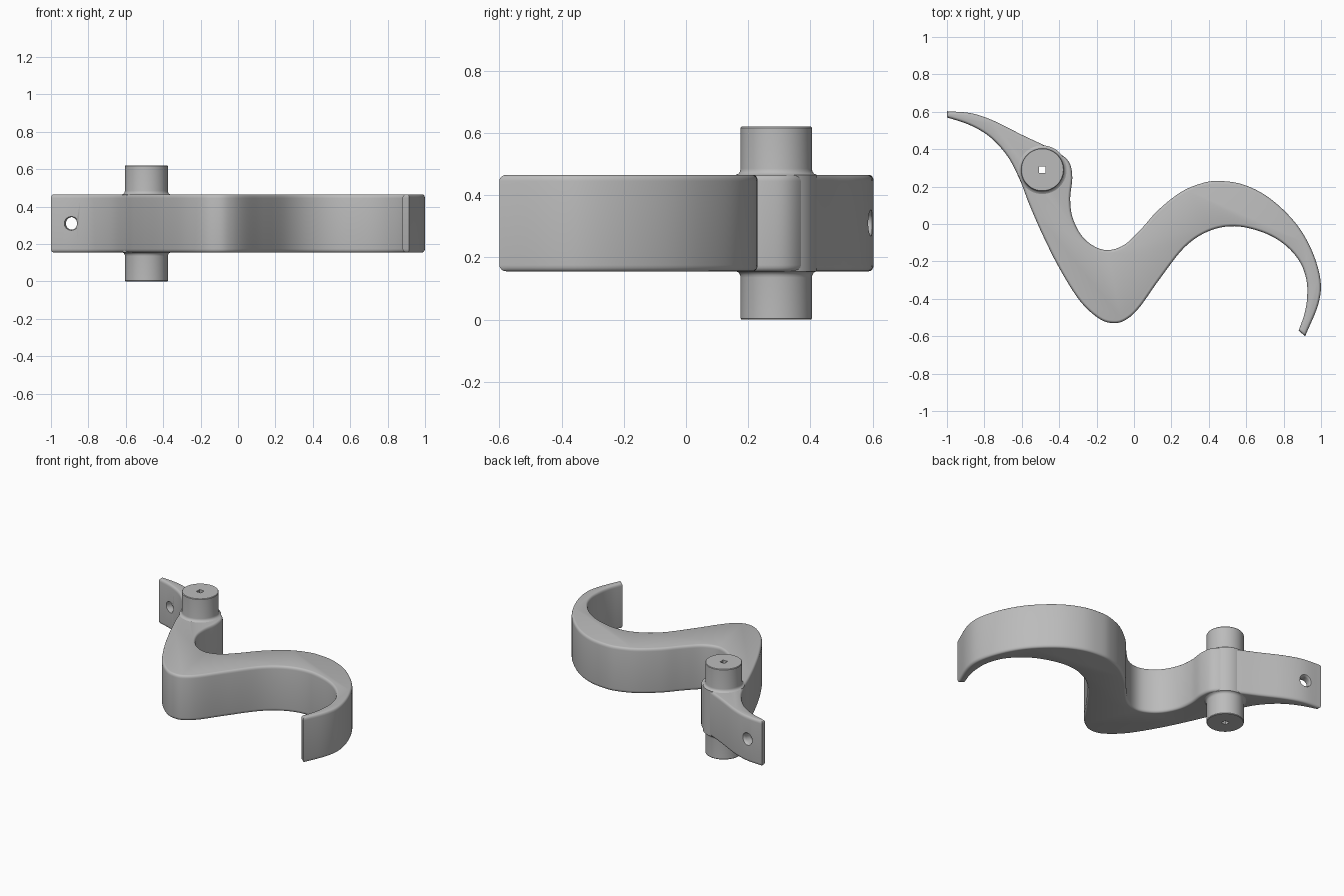
import bpy, bmesh, math
from mathutils import Vector

if "Cube" in bpy.data.objects:
    bpy.data.objects.remove(bpy.data.objects["Cube"])

grey = bpy.data.materials.new("satin grey")
grey.use_nodes = True
grey.diffuse_color = (0.5, 0.5, 0.5, 1)
grey.node_tree.nodes["Principled BSDF"].inputs["Base Color"].default_value = grey.diffuse_color

LOW, HIGH = 0.155, 0.465          # bottom and top of the arm
PIVOT = Vector((-0.49, 0.29, 0))  # shaft axis


def make_object(name, bm):
    bmesh.ops.recalc_face_normals(bm, faces=bm.faces)
    mesh = bpy.data.meshes.new(name)
    bm.to_mesh(mesh)
    bm.free()
    mesh.materials.append(grey)
    obj = bpy.data.objects.new(name, mesh)
    bpy.context.collection.objects.link(obj)
    return obj


def stack_rings(name, rings):
    """Skin a list of equal closed loops and cap both ends."""
    bm = bmesh.new()
    loops = [[bm.verts.new(p) for p in ring] for ring in rings]
    n = len(loops[0])
    for a, b in zip(loops, loops[1:]):
        for i in range(n):
            j = (i + 1) % n
            bm.faces.new((a[i], a[j], b[j], b[i]))
    bm.faces.new(loops[0])
    bm.faces.new(loops[-1])
    return make_object(name, bm)


def lathe(name, profile, sides):
    """Turn (radius, height) pairs around the z axis."""
    turn = [2 * math.pi * (i + 0.5) / sides for i in range(sides)]
    return stack_rings(name, [[(r * math.cos(t), r * math.sin(t), z) for t in turn]
                              for r, z in profile])


def smooth_path(points, steps=6):
    """Catmull-Rom curve through the points, with open ends."""
    p = [Vector(q) for q in points]
    p = [2 * p[0] - p[1]] + p + [2 * p[-1] - p[-2]]
    out = []
    for a, b, c, d in zip(p, p[1:], p[2:], p[3:]):
        for k in range(steps):
            t = k / steps
            out.append(0.5 * (2 * b + (c - a) * t + (2 * a - 5 * b + 4 * c - d) * t ** 2
                              + (3 * b - a - 3 * c + d) * t ** 3))
    return out + [p[-2]]


def inset(loop, amount):
    """Move a clockwise loop inwards with mitred corners."""
    out = []
    for i, p in enumerate(loop):
        before = (p - loop[i - 1]).normalized()
        after = (loop[(i + 1) % len(loop)] - p).normalized()
        n1 = Vector((before.y, -before.x))
        n2 = Vector((after.y, -after.x))
        out.append(p + (n1 + n2) * amount / (1 + n1.dot(n2)))
    return out


# Arm outline: back edge, then front edge, each from tip to tip
back_edge = [(-1, .603), (-.87, .592), (-.75, .552), (-.6, .477), (-.43, .395),
             (-.35, .335), (-.33, .25), (-.341, .14), (-.33, .04), (-.285, -.055),
             (-.22, -.115), (-.14, -.14), (-.05, -.11), (.04, -.025), (.13, .075),
             (.25, .17), (.36, .217), (.45, .23), (.58, .212), (.72, .142),
             (.86, .01), (.95, -.14), (.997, -.3), (.985, -.43), (.915, -.6)]
front_edge = [(.88, -.57), (.91, -.485), (.925, -.4), (.922, -.3), (.885, -.2),
              (.805, -.11), (.69, -.045), (.54, -.012), (.4, -.038), (.27, -.125),
              (.136, -.296), (.03, -.445), (-.04, -.51), (-.105, -.53), (-.185, -.507),
              (-.29, -.41), (-.4, -.235), (-.49, -.055), (-.56, .105), (-.61, .235),
              (-.675, .36), (-.77, .465), (-.88, .53), (-1, .57)]
outline = smooth_path(back_edge) + smooth_path(front_edge)

# Curved arm with rounded rims
ROUND, DROP = 0.014, 0.02
rings = []
for side in (-1, 1):
    angles = [math.pi / 2 * k / 4 for k in range(5)]
    for a in (reversed(angles) if side < 0 else angles):
        flat = inset(outline, ROUND * (1 - math.cos(a)))
        lift = DROP * (1 - math.sin(a))
        z = LOW + lift if side < 0 else HIGH - lift
        rings.append([(p.x, p.y, z) for p in flat])
arm = stack_rings("curved_arm", rings)

# Pivot shaft with a small flare where it meets the arm
upper = [(0.13, HIGH - 0.005), (0.13, HIGH), (0.121, HIGH + 0.004),
         (0.116, HIGH + 0.012), (0.115, HIGH + 0.02), (0.115, 0.616), (0.112, 0.62)]
lower = [(r, LOW + HIGH - z) for r, z in reversed(upper)]
shaft = lathe("pivot_shaft", lower + upper, 64)
shaft.location = PIVOT

# Cutters: shaft bore and flared mounting hole
bore = lathe("bore_cutter", [(0.025, -0.1), (0.025, 0.8)], 4)
bore.location = PIVOT
hole = lathe("mount_cutter", [(0.046, -0.15), (0.046, -0.037), (0.036, -0.026),
                              (0.034, -0.015), (0.034, 0.015), (0.036, 0.026),
                              (0.046, 0.037), (0.046, 0.15)], 32)
hole.location = (-0.89, 0.562, 0.31)
hole.rotation_euler = (math.pi / 2, 0, math.radians(-12))


def cut(target, cutter):
    cutter.hide_render = True
    mod = target.modifiers.new("cut", "BOOLEAN")
    mod.operation = "DIFFERENCE"
    mod.solver = "EXACT"
    mod.object = cutter
    bpy.context.view_layer.objects.active = target
    bpy.ops.object.modifier_apply(modifier=mod.name)


bpy.context.view_layer.update()
cut(arm, bore)
cut(arm, hole)
cut(shaft, bore)
for cutter in (bore, hole):
    bpy.data.objects.remove(cutter)

# Smooth shading with crisp edges kept
bpy.ops.object.select_all(action="DESELECT")
for obj in (arm, shaft):
    obj.select_set(True)
bpy.context.view_layer.objects.active = arm
bpy.ops.object.shade_smooth_by_angle(angle=math.radians(35))
